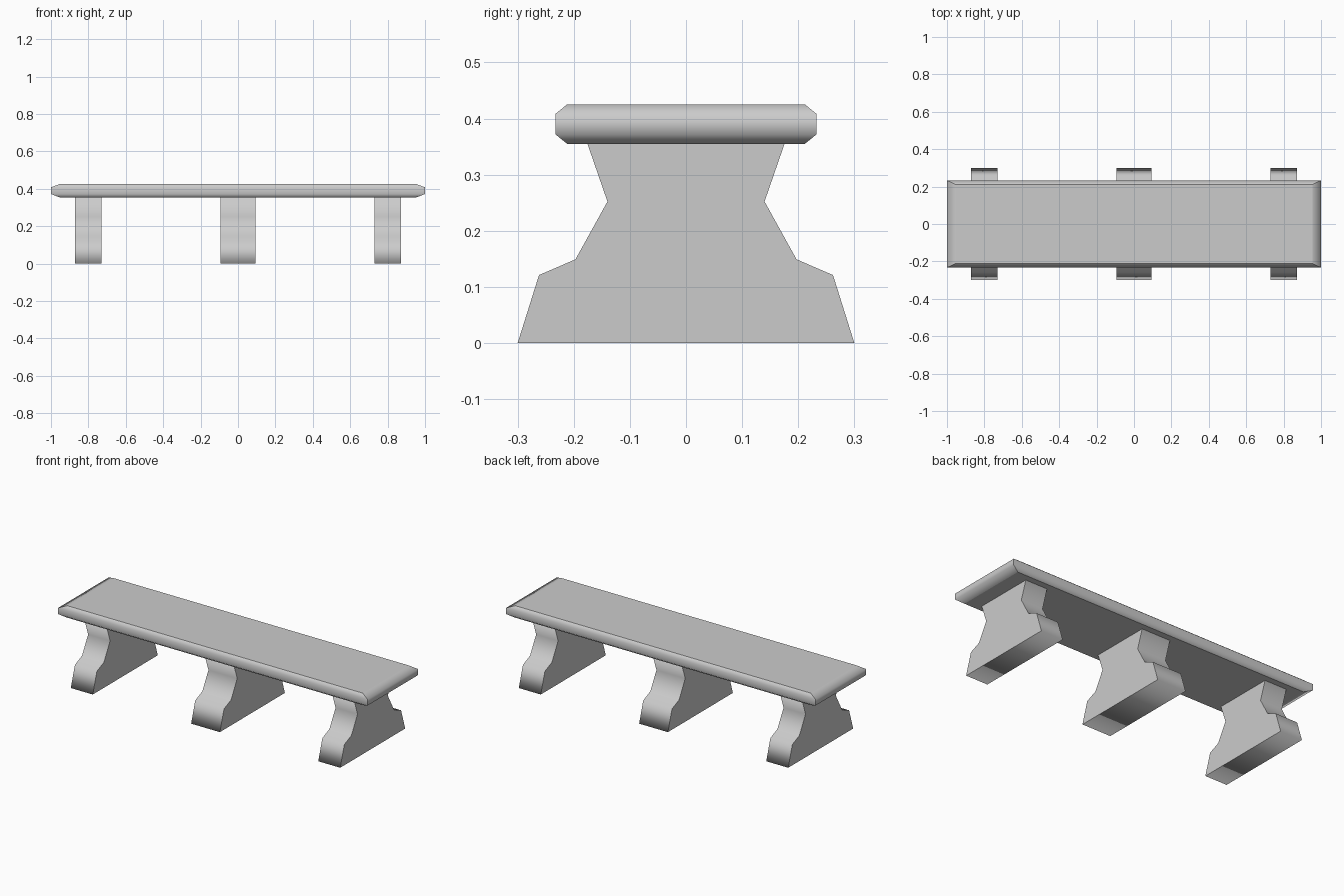
import bpy
import bmesh
from math import radians

if "Cube" in bpy.data.objects:
    bpy.data.objects.remove(bpy.data.objects["Cube"])


def finish(bm, name):
    bmesh.ops.recalc_face_normals(bm, faces=bm.faces)
    mesh = bpy.data.meshes.new(name)
    bm.to_mesh(mesh)
    bm.free()
    obj = bpy.data.objects.new(name, mesh)
    bpy.context.collection.objects.link(obj)
    return obj


def loft(name, rings):
    """Join equal-sized rings of points and cap both ends."""
    bm = bmesh.new()
    loops = [[bm.verts.new(p) for p in ring] for ring in rings]
    n = len(loops[0])
    for a, b in zip(loops, loops[1:]):
        for i in range(n):
            j = (i + 1) % n
            bm.faces.new((a[i], a[j], b[j], b[i])).smooth = True
    caps = [bm.faces.new(loops[0][::-1]), bm.faces.new(loops[-1])]
    # cap outlines stay crisp
    for cap in caps:
        for e in cap.edges:
            e.smooth = False
    return bm


# Seat: slab with chamfered rims, wider chamfer at the ends
def rect(x, y, z):
    return [(-x, -y, z), (x, -y, z), (x, y, z), (-x, y, z)]


bm = loft("seat", [rect(0.955, 0.212, 0.355), rect(1.0, 0.233, 0.372),
                   rect(1.0, 0.233, 0.408), rect(0.955, 0.212, 0.425)])
for e in bm.edges:
    a, b = e.verts
    if abs(a.co.z - b.co.z) > 0.001:    # corner edges stay crisp
        e.smooth = False
finish(bm, "seat")

# Legs: one symmetric waisted profile, extruded along x
half = [(0.30, 0.0), (0.262, 0.121), (0.197, 0.149), (0.14, 0.252), (0.176, 0.356)]
profile = half + [(-y, z) for y, z in reversed(half)]
for name, x, w in (("left_leg", -0.80, 0.071), ("middle_leg", 0.0, 0.093),
                   ("right_leg", 0.80, 0.071)):
    bm = loft(name, [[(x + s * w, y, z) for y, z in profile] for s in (-1, 1)])
    for e in bm.edges:                  # foot and top edges stay crisp
        if e.calc_face_angle(0) > radians(60):
            e.smooth = False
    finish(bm, name)
